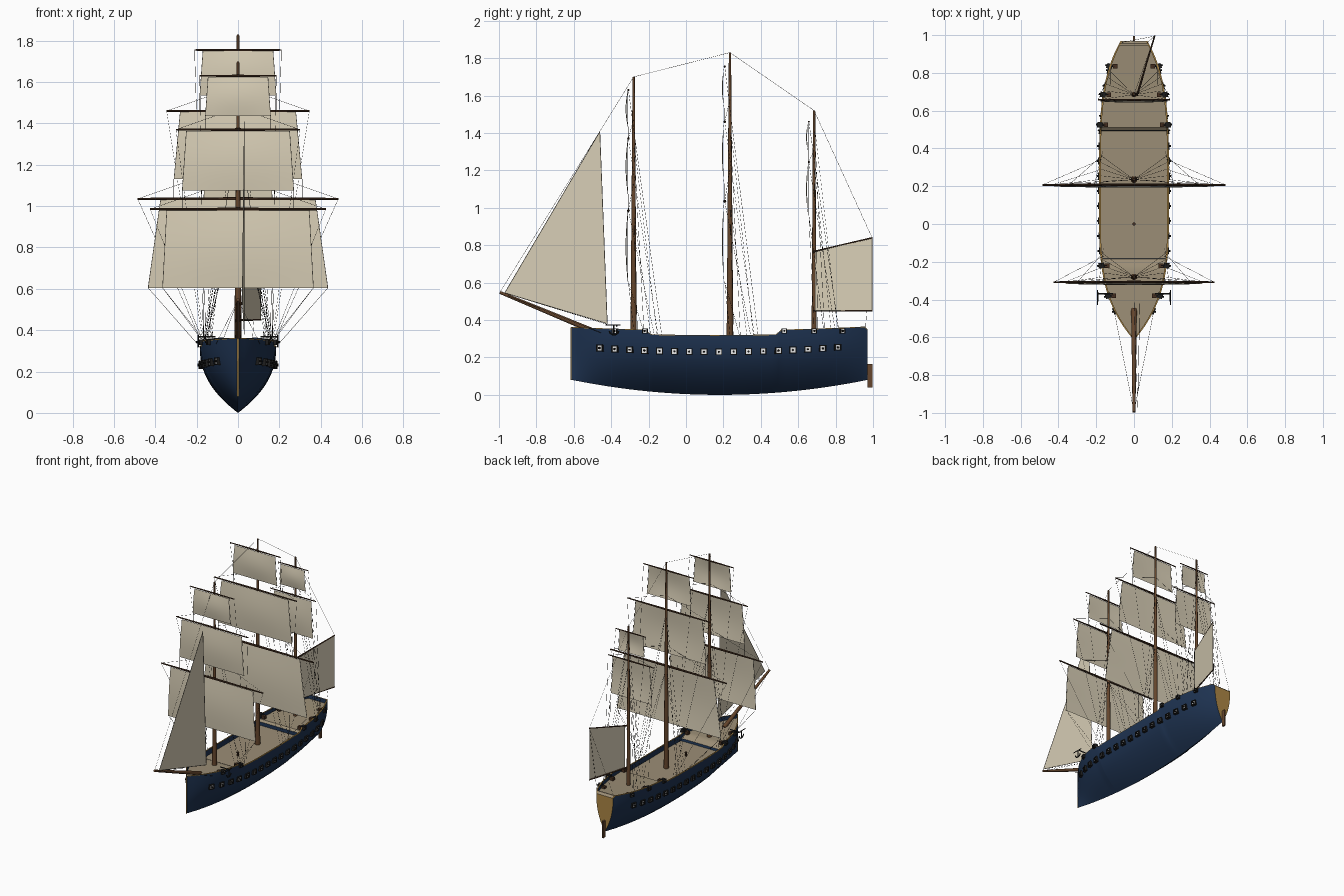
import bpy, bmesh, math
from mathutils import Vector, Matrix

old = bpy.data.objects.get("Cube")
if old:
    bpy.data.objects.remove(old, do_unlink=True)


def material(name, r, g, b):
    m = bpy.data.materials.new(name)
    m.use_nodes = True
    m.diffuse_color = (r, g, b, 1)
    node = m.node_tree.nodes["Principled BSDF"]
    node.inputs["Base Color"].default_value = (r, g, b, 1)
    node.inputs["Roughness"].default_value = 0.8
    return m


NAVY = material("navy_paint", 0.013, 0.033, 0.083)
GOLD = material("ochre_trim", 0.41, 0.24, 0.06)
DECK = material("deck_planks", 0.33, 0.27, 0.18)
CANVAS = material("sail_canvas", 0.69, 0.62, 0.47)
WOOD = material("mast_wood", 0.13, 0.06, 0.025)
DARK = material("dark_yard_wood", 0.06, 0.028, 0.014)
BLACK = material("black_iron", 0.012, 0.012, 0.012)
WHITE = material("white_port", 0.85, 0.85, 0.85)
ROPE = material("tarred_rope", 0.025, 0.022, 0.02)


def finish(name, bm, *mats, smooth=False):
    bmesh.ops.recalc_face_normals(bm, faces=bm.faces)
    mesh = bpy.data.meshes.new(name)
    bm.to_mesh(mesh)
    bm.free()
    for m in mats:
        mesh.materials.append(m)
    ob = bpy.data.objects.new(name, mesh)
    bpy.context.collection.objects.link(ob)
    if smooth:
        bpy.ops.object.select_all(action='DESELECT')
        ob.select_set(True)
        bpy.context.view_layer.objects.active = ob
        bpy.ops.object.shade_smooth_by_angle(angle=math.radians(35))


def beam(bm, a, b, r1, r2=None, n=8):
    # Round tapered bar between two points
    a, b = Vector(a), Vector(b)
    d = b - a
    mat = Matrix.Translation((a + b) / 2) @ d.to_track_quat('Z', 'Y').to_matrix().to_4x4()
    bmesh.ops.create_cone(bm, cap_ends=True, segments=n, radius1=r1,
                          radius2=r1 if r2 is None else r2, depth=d.length, matrix=mat)


def box(bm, centre, size, yaw=0):
    mat = Matrix.Translation(centre) @ Matrix.Rotation(yaw, 4, 'Z') @ Matrix.Diagonal((*size, 1))
    bmesh.ops.create_cube(bm, size=1, matrix=mat)


# Hull lines
def half_width(y):
    if y < 0.1:
        return max(0.003, 0.185 * (1 - ((0.1 - y) / 0.715) ** 3.4))
    return 0.185 - 0.115 * ((y - 0.1) / 0.87) ** 4.4


def keel(y):
    return 0.08 * ((y - 0.18) / 0.79) ** 2


def rail(y):
    raised = min(1, max(0, (-0.18 - y) / 0.05, (y - 0.48) / 0.03))
    return 0.32 + 0.02 * ((y - 0.15) / 0.8) ** 2 + 0.025 * raised - max(0, y - 0.955)


def deck(y):
    if y > 0.945:
        return rail(y) - 0.002
    return rail(y) - 0.03 if y < -0.184 or y > 0.494 else 0.28


def side(y, z):
    t = min(1, max(0, (z - keel(y)) / (rail(y) - keel(y))))
    return half_width(y) * (1 - (1 - t) ** 2.3)


# Hull, rail, bulwarks and decks lofted from rings
stations = sorted([-0.615 + 1.585 * i / 40 for i in range(41)] +
                  [-0.6, -0.23, -0.186, -0.182, -0.18, 0.48, 0.4935, 0.4945, 0.51, 0.944, 0.946, 0.955])
ROWS = 13
bm = bmesh.new()
rings = []
for y in stations:
    k, top, w = keel(y), rail(y), half_width(y)
    inner = max(w - 0.009, w * 0.5)
    lip = top - 0.004
    heights = [top] + [k + (lip - k) * (1 - i / (ROWS - 1)) ** 1.3 for i in range(ROWS)]
    port = [(side(y, z), z) for z in heights]
    pts = port + [(-x, z) for x, z in reversed(port[:-1])]
    pts += [(-inner, top), (-inner, deck(y)), (inner, deck(y)), (inner, top)]
    rings.append([bm.verts.new((x, y, z)) for x, z in pts])
count = len(rings[0])
for a, b in zip(rings, rings[1:]):
    for i in range(count):
        j = (i + 1) % count
        f = bm.faces.new((a[i], a[j], b[j], b[i]))
        if i in (0, 2 * ROWS - 1, 2 * ROWS, count - 1):
            f.material_index = 1
        elif i == count - 3:
            f.normal_update()
            f.material_index = 2 if abs(f.normal.z) > 0.6 else 0
bm.faces.new(rings[0])
bm.faces.new(rings[-1]).material_index = 1
finish("hull", bm, NAVY, GOLD, DECK, smooth=True)

# Stem strip, rudder, capstan
bm = bmesh.new()
box(bm, (0, -0.615, 0.22), (0.008, 0.003, 0.28))
finish("stem", bm, GOLD)
bm = bmesh.new()
box(bm, (0, 0.983, 0.103), (0.012, 0.026, 0.125))
finish("rudder", bm, WOOD)
bm = bmesh.new()
beam(bm, (0, 0, 0.275), (0, 0, 0.31), 0.007, 0.009)
finish("capstan", bm, DARK)

# Gun ports along both sides, plus deck guns on the raised decks
frames, plates, guns, carriages = (bmesh.new() for _ in range(4))
spots = [(y, 0.23 + 0.02 * ((y - 0.15) / 0.6) ** 2, 0.036)
         for y in (-0.458 + 0.0792 * i for i in range(17))]
spots += [(y, 0.342, 0.028) for y in (-0.38, -0.22, 0.525, 0.685, 0.835)]
for y, z, size in spots:
    for s in (1, -1):
        x = side(y, z)
        slope = (side(y + 0.01, z) - side(y - 0.01, z)) / 0.02
        yaw = -s * math.atan(slope)
        out = Vector((s, -slope, 0)).normalized()
        along = Vector((-out.y, out.x, 0))
        up = Vector((0, 0, 1))
        c = Vector((s * x, y, z))
        bar, edge = size * 0.14, size * 0.43
        for sign in (1, -1):
            box(frames, c + up * edge * sign, (0.03, size, bar), yaw)
            box(frames, c + along * edge * sign, (0.03, bar, size), yaw)
        box(plates, c + out * 0.003, (0.009, size * 0.8, size * 0.8), yaw)
        beam(guns, c - out * 0.01, c + out * 0.022, 0.006, 0.005)
        if z > 0.3:
            inboard = c - Vector((s * 0.03, 0, 0.008))
            box(carriages, inboard, (0.024, 0.024, 0.024))
            beam(guns, inboard + up * 0.008, c, 0.005)
finish("port_frames", frames, BLACK)
finish("port_plates", plates, WHITE)
finish("cannons", guns, BLACK)
finish("gun_carriages", carriages, DARK)

# Anchors hung from beams at the bow
bm = bmesh.new()
for s in (1, -1):
    x = s * 0.193
    beam(bm, (s * 0.11, -0.37, 0.368), (x, -0.37, 0.368), 0.004)
    beam(bm, (x, -0.43, 0.374), (x, -0.35, 0.374), 0.003)
    beam(bm, (x, -0.385, 0.375), (x, -0.385, 0.32), 0.004)
    arc = [(x, -0.385 + 0.025 * math.cos(a), 0.342 + 0.022 * math.sin(a))
           for a in (math.pi + math.pi * i / 6 for i in range(7))]
    for p, q in zip(arc, arc[1:]):
        beam(bm, p, q, 0.004)
finish("anchors", bm, BLACK)

# Bowsprit
TIP = (0, -0.995, 0.548)
bm = bmesh.new()
beam(bm, (0, -0.45, 0.322), TIP, 0.015, 0.008, 12)
finish("bowsprit", bm, WOOD, smooth=True)

ropes = bmesh.new()


def rope(a, b):
    beam(ropes, a, b, 0.0008, n=4)


def square_sail(name, y, top, bottom, wide_top, wide_bottom):
    bm = bmesh.new()
    n = 8
    grid = []
    for j in range(n + 1):
        v = j / n
        w = wide_top + (wide_bottom - wide_top) * v
        grid.append([bm.verts.new((w * (2 * i / n - 1),
                                   y - 0.011 * math.sin(math.pi * v) * (0.5 + 0.5 * math.sin(math.pi * i / n)),
                                   top + (bottom - top) * v)) for i in range(n + 1)])
    for a, b in zip(grid, grid[1:]):
        for i in range(n):
            bm.faces.new((a[i], a[i + 1], b[i + 1], b[i]))
    for edge in (0, -1):
        rope(grid[0][edge].co, grid[-1][edge].co)
    finish(name, bm, CANVAS, smooth=True)


# Masts: name, y, top, radius, then yards as (z, half length, sail foot, sail half widths)
masts = [
    ("fore", -0.28, 1.70, 0.017, [(0.985, 0.425, 0.605, 0.345, 0.365), (1.37, 0.3, 1.075, 0.25, 0.27),
                                  (1.63, 0.185, 1.435, 0.145, 0.158)]),
    ("main", 0.235, 1.83, 0.018, [(1.035, 0.485, 0.605, 0.375, 0.435), (1.46, 0.345, 1.13, 0.28, 0.31),
                                  (1.755, 0.21, 1.535, 0.17, 0.185)]),
    ("mizzen", 0.685, 1.52, 0.014, [(1.245, 0.19, 0.96, 0.155, 0.17), (1.46, 0.125, 1.3, 0.1, 0.108)]),
]
for name, y, top, r, yards in masts:
    bm = bmesh.new()
    beam(bm, (0, y, 0.27), (0, y, top), r, 0.006, 12)
    finish(name + "_mast", bm, WOOD, smooth=True)
    bm = bmesh.new()
    yy = y - 0.028
    for i, (z, half, foot, wt, wb) in enumerate(yards):
        thick = 0.004 + 0.009 * half
        for s in (1, -1):
            beam(bm, (0, yy, z), (s * half, yy, z), thick, thick * 0.6)
            # Lifts, braces and sheets
            if z < yards[-1][0]:
                rope((s * half, yy, z), (0, y, z + 0.35 * half))
            foot_y = y + 0.11 + 0.02 * i
            rope((s * half, yy, z), (s * 0.9 * half_width(foot_y), foot_y, rail(foot_y)))
            if i:
                rope((s * wb, yy, foot), (s * wb, yy, yards[i - 1][0]))
            else:
                for dy in (0, 0.05):
                    rope((s * wb, yy, foot), (s * half_width(y + dy), y + dy, rail(y + dy)))
        square_sail(f"{name}_sail_{i + 1}", yy - 0.004, z - 0.006, foot, wt, wb)
    finish(name + "_yards", bm, DARK)
    # Shrouds
    for s in (1, -1):
        for k in range(4):
            sy = y + 0.02 + 0.035 * k
            rope((0, y, yards[k % 2][0]), (s * 0.93 * half_width(sy), sy, rail(sy)))


# Fore-and-aft sails
def flat_sail(name, corners):
    bm = bmesh.new()
    bm.faces.new([bm.verts.new(c) for c in corners])
    finish(name, bm, CANVAS)
    for a, b in zip(corners, corners[1:] + corners[:1]):
        rope(a, b)


flat_sail("jib", [(0.03, -0.46, 1.41), (0.02, -0.97, 0.545), (0.03, -0.42, 0.38)])
flat_sail("spanker", [(0.025, 0.69, 0.765), (0.11, 0.995, 0.84), (0.11, 0.995, 0.45), (0.025, 0.69, 0.45)])
bm = bmesh.new()
for z1, z2 in ((0.765, 0.84), (0.45, 0.45)):
    beam(bm, (0.015, 0.68, z1), (0.11, 0.997, z2), 0.005, 0.004)
finish("spanker_spars", bm, DARK)

# Stays between mast heads and down to the ends
heads = [TIP, (0, -0.28, 1.70), (0, 0.235, 1.83), (0, 0.685, 1.52), (0.11, 0.995, 0.84)]
for a, b in zip(heads, heads[1:]):
    rope(a, b)
for s in (1, -1):
    rope(TIP, (s * side(-0.45, 0.3), -0.45, 0.33))
    rope(heads[-1], (s * 0.07, 0.96, 0.36))
rope((0.02, -0.97, 0.545), (0, -0.4, 0.37))
finish("rigging", ropes, ROPE)
